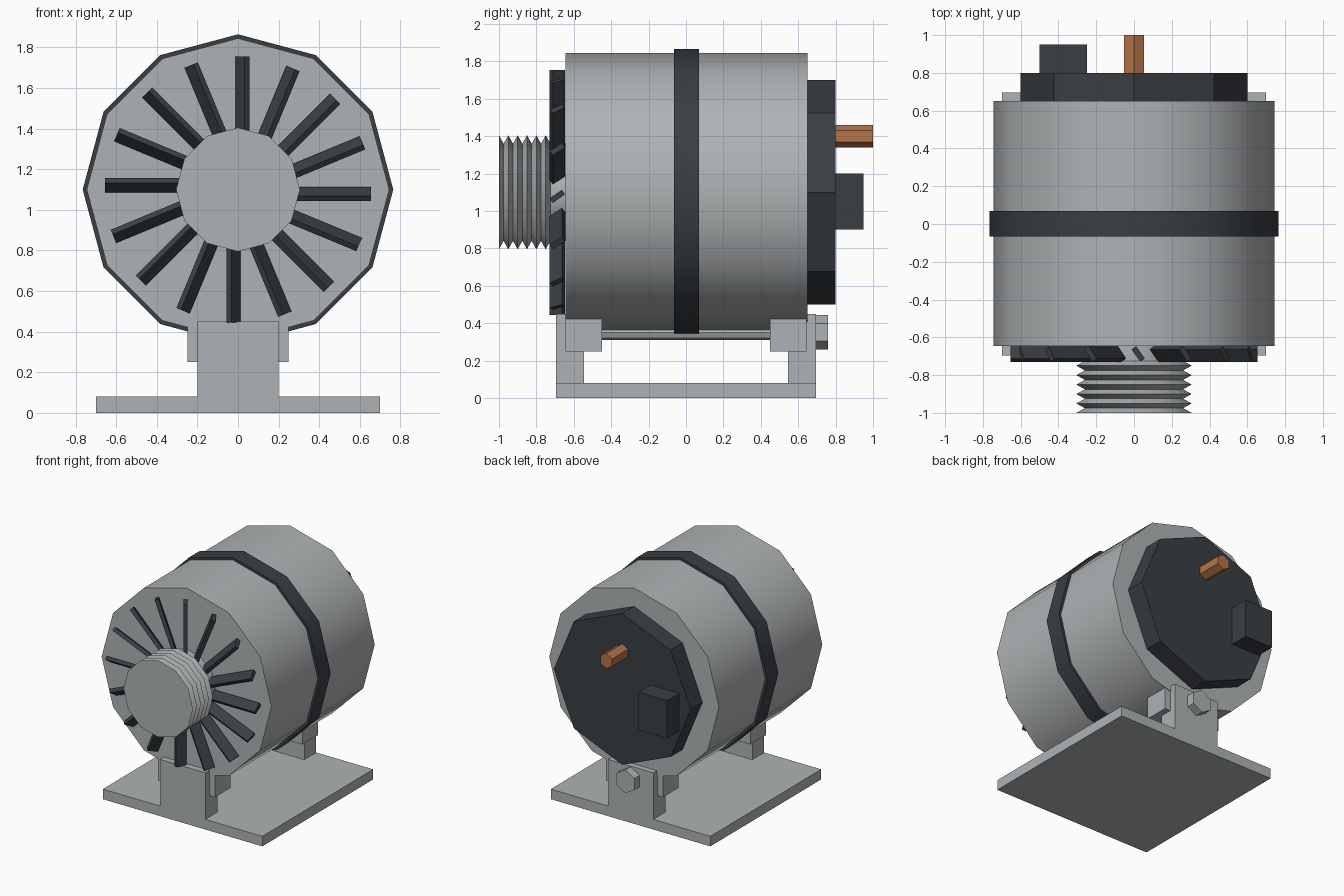
import bpy, bmesh, math
from mathutils import Matrix, Vector

if "Cube" in bpy.data.objects:
    bpy.data.objects.remove(bpy.data.objects["Cube"])


def material(name, rgb):
    m = bpy.data.materials.new(name)
    m.diffuse_color = (*rgb, 1)
    m.use_nodes = True
    m.node_tree.nodes["Principled BSDF"].inputs["Base Color"].default_value = m.diffuse_color
    return m


METAL = material("aluminium grey", (0.43, 0.45, 0.46))
DARK = material("dark plastic", (0.042, 0.049, 0.058))
COPPER = material("copper", (0.47, 0.175, 0.065))


def finish(name, bm, mat, smooth=False):
    bmesh.ops.recalc_face_normals(bm, faces=bm.faces)
    me = bpy.data.meshes.new(name)
    bm.to_mesh(me)
    bm.free()
    me.materials.append(mat)
    ob = bpy.data.objects.new(name, me)
    bpy.context.collection.objects.link(ob)
    if smooth:
        bpy.ops.object.select_all(action='DESELECT')
        bpy.context.view_layer.objects.active = ob
        ob.select_set(True)
        bpy.ops.object.shade_smooth_by_angle(angle=math.radians(35))
    return ob


def lathe(name, profile, sides, z, mat, smooth=False, closed=False):
    """Spin (radius, y) points round a y axis at height z, one corner pointing up."""
    bm = bmesh.new()
    rings = []
    for r, y in profile:
        rings.append([bm.verts.new((r * math.sin(a), y, z + r * math.cos(a)))
                      for a in (2 * math.pi * i / sides for i in range(sides))])
    pairs = list(zip(rings, rings[1:]))
    if closed:
        pairs.append((rings[-1], rings[0]))
    else:
        bm.faces.new(rings[0])
        bm.faces.new(rings[-1])
    for a, b in pairs:
        for i in range(sides):
            j = (i + 1) % sides
            bm.faces.new((a[i], a[j], b[j], b[i]))
    return finish(name, bm, mat, smooth)


def box(name, x, y, z, mat):
    """Box from (min, max) ranges."""
    bm = bmesh.new()
    size = [b - a for a, b in (x, y, z)]
    mid = Vector([(a + b) / 2 for a, b in (x, y, z)])
    bmesh.ops.create_cube(bm, size=1, matrix=Matrix.Translation(mid) @ Matrix.Diagonal((*size, 1)))
    return finish(name, bm, mat)


AXIS = 1.1

# housing, clamp band and rear cover
lathe("housing", [(0.745, -0.645), (0.745, 0.65)], 12, AXIS, METAL, True)
lathe("clamp_band", [(0.74, -0.065), (0.765, -0.065), (0.765, 0.07), (0.74, 0.07)],
      12, AXIS, DARK, True, closed=True)
lathe("rear_cover", [(0.6, 0.64), (0.6, 0.8)], 8, AXIS, DARK)

# terminal stud and plug socket on the rear cover
lathe("terminal_stud", [(0.06, 0.79), (0.06, 1.0)], 6, 1.4, COPPER)
box("plug_socket", (-0.5, -0.25), (0.79, 0.95), (0.9, 1.2), DARK)

# grooved pulley
grooves = [(0.305 if i % 2 == 0 else 0.26, -1.0 + 0.025 * i) for i in range(12)]
lathe("pulley", grooves + [(0.26, -0.64)], 12, AXIS, METAL, True)

# ring of tilted fan blades
bm = bmesh.new()
for i in range(16):
    spin = Matrix.Rotation(2 * math.pi * i / 16, 4, 'Y')
    blade = (Matrix.Translation((0.022, -0.688, 0.4525))
             @ Matrix.Rotation(math.radians(35), 4, 'Z')
             @ Matrix.Diagonal((0.03, 0.08, 0.405, 1)))
    bmesh.ops.create_cube(bm, size=1, matrix=Matrix.Translation((0, 0, AXIS)) @ spin @ blade)
finish("fan_blades", bm, DARK)

# mounting base with uprights, and lugs under the housing
box("base_plate", (-0.7, 0.7), (-0.695, 0.695), (0, 0.08), METAL)
for side, s in (("front", -1), ("rear", 1)):
    box(side + "_upright", (-0.2, 0.2), sorted((s * 0.545, s * 0.695)), (0.07, 0.45), METAL)
    box(side + "_lug", (-0.25, 0.25), sorted((s * 0.45, s * 0.645)), (0.25, 0.5), METAL)

# pivot bolt
lathe("pivot_rod", [(0.04, -0.66), (0.04, 0.7)], 8, 0.35, METAL, True)
lathe("bolt_head", [(0.092, 0.69), (0.092, 0.76)], 6, 0.352, METAL)
